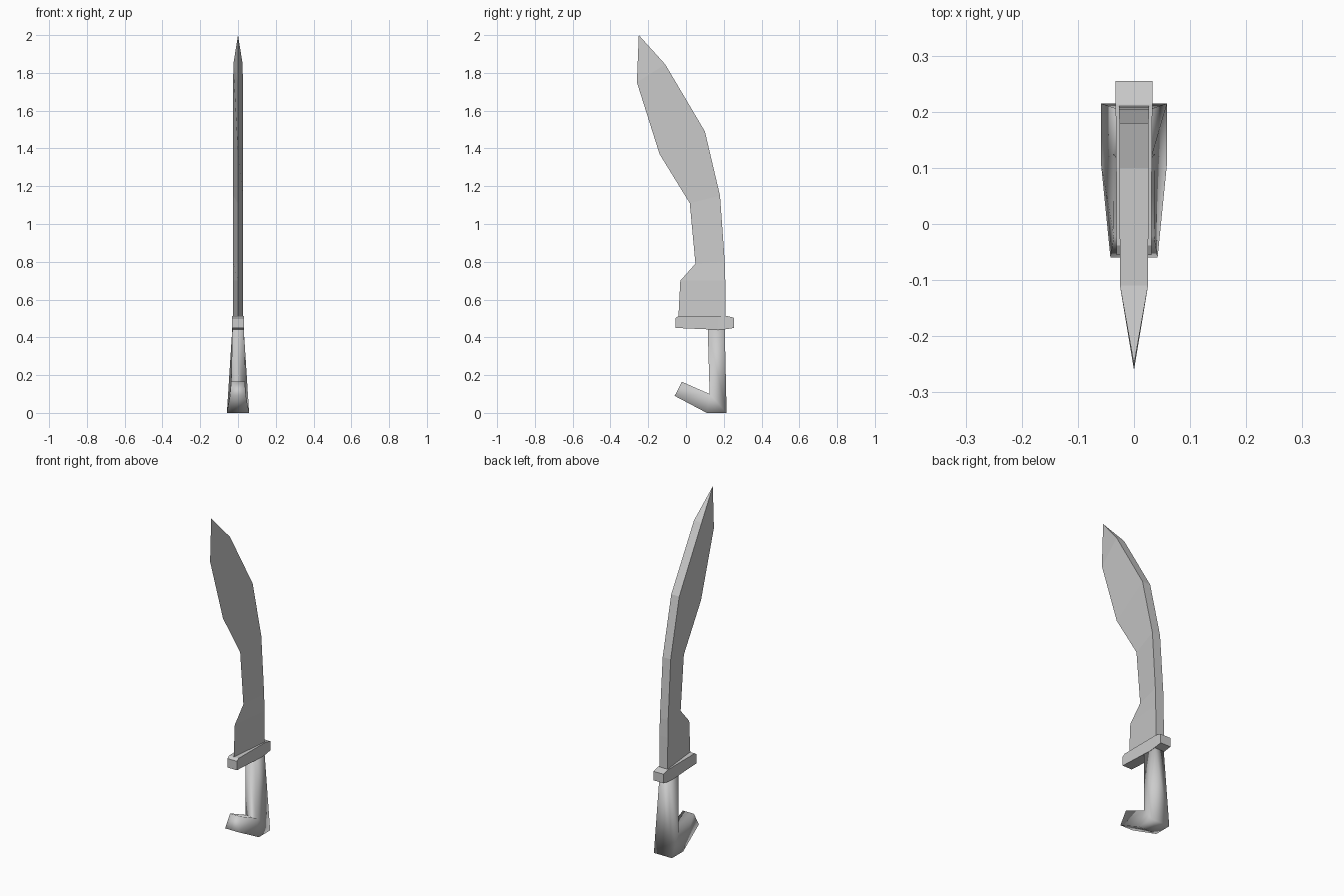
import bpy, bmesh

if "Cube" in bpy.data.objects:
    bpy.data.objects.remove(bpy.data.objects["Cube"])


def loft(name, rings, smooth=False):
    """Skin a list of equal-sized rings and cap both ends."""
    bm = bmesh.new()
    loops = [[bm.verts.new(p) for p in ring] for ring in rings]
    n = len(loops[0])
    for a, b in zip(loops, loops[1:]):
        for i in range(n):
            j = (i + 1) % n
            bm.faces.new((a[i], a[j], b[j], b[i]))
    bm.faces.new(loops[0])
    bm.faces.new(loops[-1])
    bmesh.ops.remove_doubles(bm, verts=bm.verts, dist=1e-5)
    bmesh.ops.recalc_face_normals(bm, faces=bm.faces)
    for f in bm.faces:
        f.smooth = smooth
    mesh = bpy.data.meshes.new(name)
    bm.to_mesh(mesh)
    bm.free()
    obj = bpy.data.objects.new(name, mesh)
    bpy.context.collection.objects.link(obj)
    return obj


def bar(p, wp, q, wq):
    """Four-cornered ring between two (y, z) points with half widths."""
    return [(-wp, *p), (wp, *p), (wq, *q), (-wq, *q)]


# Blade: wedge section, thick spine to sharp cutting edge
spine_edge = [
    ((.21, .51), (-.04, .51), .027),
    ((.208, .70), (-.03, .70), .027),
    ((.205, .80), (.05, .79), .027),
    ((.18, 1.15), (.02, 1.11), .026),
    ((.10, 1.49), (-.14, 1.37), .026),
    ((-.11, 1.845), (-.26, 1.75), .025),
]
rings = [[(-w, *s), (w, *s), (0, *e)] for s, e, w in spine_edge]
bm = bmesh.new()
loops = [[bm.verts.new(p) for p in r] for r in rings]
tip = bm.verts.new((0, -.25, 2.0))
for a, b in zip(loops, loops[1:]):
    for i in range(3):
        j = (i + 1) % 3
        bm.faces.new((a[i], a[j], b[j], b[i]))
for i in range(3):
    bm.faces.new((loops[-1][i], loops[-1][(i + 1) % 3], tip))
bm.faces.new(loops[0])
bmesh.ops.recalc_face_normals(bm, faces=bm.faces)
mesh = bpy.data.meshes.new("blade")
bm.to_mesh(mesh)
bm.free()
bpy.context.collection.objects.link(bpy.data.objects.new("blade", mesh))

# Guard: bar with slightly bevelled top and bottom, swept along y
loft("guard", [
    bar((-.055, .45), .031, (-.055, .503), .031),
    bar((-.038, .449), .031, (-.038, .514), .031),
    bar((.17, .44), .032, (.17, .514), .032),
    bar((.213, .443), .033, (.213, .514), .033),
    bar((.255, .45), .033, (.255, .503), .033),
])

# Handle: flared grip bending into a forward hook
loft("handle", [
    bar((.115, .45), .030, (.205, .45), .030),
    bar((.125, .10), .037, (.215, 0), .059),
    bar((.125, .10), .037, (.11, 0), .059),
    bar((-.022, .165), .036, (-.06, .09), .042),
], smooth=True)
